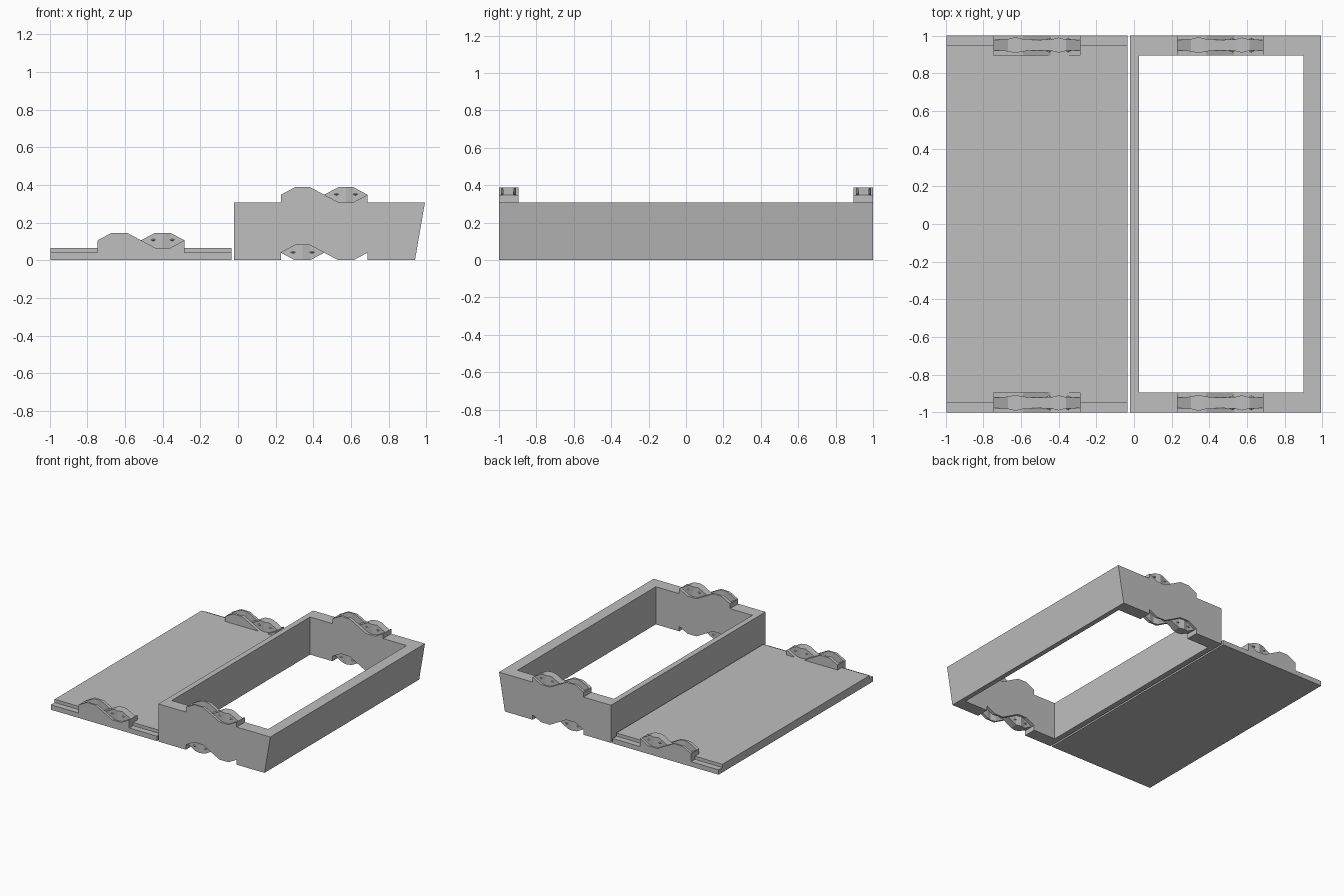
import bpy, bmesh
from math import radians
from mathutils import Matrix, Vector

cube = bpy.data.objects.get("Cube")
if cube:
    bpy.data.objects.remove(cube, do_unlink=True)

grey = bpy.data.materials.new("plain_grey")
grey.use_nodes = True
colour = (0.52, 0.52, 0.52, 1)
grey.diffuse_color = colour
grey.node_tree.nodes["Principled BSDF"].inputs["Base Color"].default_value = colour


def finish(name, bm, mirrored=False):
    bmesh.ops.recalc_face_normals(bm, faces=bm.faces)
    mesh = bpy.data.meshes.new(name)
    bm.to_mesh(mesh)
    bm.free()
    mesh.materials.append(grey)
    ob = bpy.data.objects.new(name, mesh)
    bpy.context.collection.objects.link(ob)
    if mirrored:
        mod = ob.modifiers.new("other_end", "MIRROR")
        mod.use_axis = (False, True, False)
        mod.use_mirror_merge = False
    return ob


def extrude(name, points, offset, mirrored=False):
    """Sweep a closed 3D outline along an offset."""
    bm = bmesh.new()
    face = bm.faces.new([bm.verts.new(p) for p in points])
    new = bmesh.ops.extrude_face_region(bm, geom=[face], use_keep_orig=True)["geom"]
    bmesh.ops.translate(bm, vec=offset,
                        verts=[g for g in new if isinstance(g, bmesh.types.BMVert)])
    return finish(name, bm, mirrored)


def loft(bm, sections):
    """Join rectangular sections (x, y0, y1, z0, z1) into a closed bar."""
    rings = [[bm.verts.new(p) for p in ((x, a, lo), (x, b, lo), (x, b, hi), (x, a, hi))]
             for x, a, b, lo, hi in sections]
    for r, s in zip(rings, rings[1:]):
        for i in range(4):
            j = (i + 1) % 4
            bm.faces.new((r[i], r[j], s[j], s[i]))
    bm.faces.new(rings[0])
    bm.faces.new(rings[-1])


# Shared interlocking wave: steps along x, skin height and core half width
STEP = [0, .075, .115, .155, .23, .305, .345, .385, .46]
SKIN = [.04, .08, .08, .08, .04, 0, 0, 0, .04]
HALF = [.028, .03, .04, .03, .028, .03, .04, .03, .028]
OUTER, MIDDLE, INNER = -1, -.95, -.895


def connector(name, x0, base, anchor, peak):
    """Two wavy skins around a core with the opposite wave."""
    bm = bmesh.new()
    layers = [[], [], []]
    for dx, h, w in zip(STEP, SKIN, HALF):
        x, core = x0 + dx, .08 - h
        for layer, a, b, z in ((0, OUTER, MIDDLE - w, h),
                               (1, MIDDLE - w, MIDDLE + w, core),
                               (2, MIDDLE + w, INNER, h)):
            z += base
            layers[layer].append((x, a, b, min(z, anchor), max(z, anchor)))
    for layer in layers:
        loft(bm, layer)
    # Small pointed catches on both faces of the exposed core hump
    for side in (-1, 1):
        for dx in (-.05, .05):
            place = (Matrix.Translation((x0 + peak + dx, MIDDLE + side * .033, base + .042))
                     @ Matrix.Rotation(radians(-90 * side), 4, "X")
                     @ Matrix.Diagonal(Vector((1, .4, 1, 1))))
            bmesh.ops.create_cone(bm, cap_ends=True, segments=4, radius1=.02,
                                  radius2=0, depth=.014, matrix=place)
    return finish(name, bm, mirrored=True)


# Base plate with a lowered lip along both ends
lip, thick = .04, .066
plate = [(-1, 0), (1, 0), (1, lip), (.95, lip), (.95, thick),
         (-.95, thick), (-.95, lip), (-1, lip)]
extrude("base_plate", [(-.995, y, z) for y, z in plate], (.96, 0, 0))
connector("plate_connectors", -.745, thick, .03, .345)

# Open frame: notched end walls, straight left wall, sloping right wall
left, right_low, right_high, top = -.02, .94, .993, .308
start, end = .228, .688
end_wall = [(left, 0), (start, 0), (start, .08), (end, .08), (end, 0),
            (right_low, 0), (right_high, top), (left, top)]
extrude("frame_end_walls", [(x, OUTER, z) for x, z in end_wall],
        (0, INNER - OUTER, 0), mirrored=True)
straight_wall = [(left, 0), (.026, 0), (.026, top), (left, top)]
sloping_wall = [(.9, 0), (right_low, 0), (right_high, top), (.9, top)]
for name, outline in (("frame_straight_wall", straight_wall),
                      ("frame_sloping_wall", sloping_wall)):
    extrude(name, [(x, INNER, z) for x, z in outline], (0, -2 * INNER, 0))

# Connectors above and below the frame ends
connector("frame_top_connectors", start, top, top - .03, .345)
connector("frame_bottom_connectors", start, 0, .09, .115)
